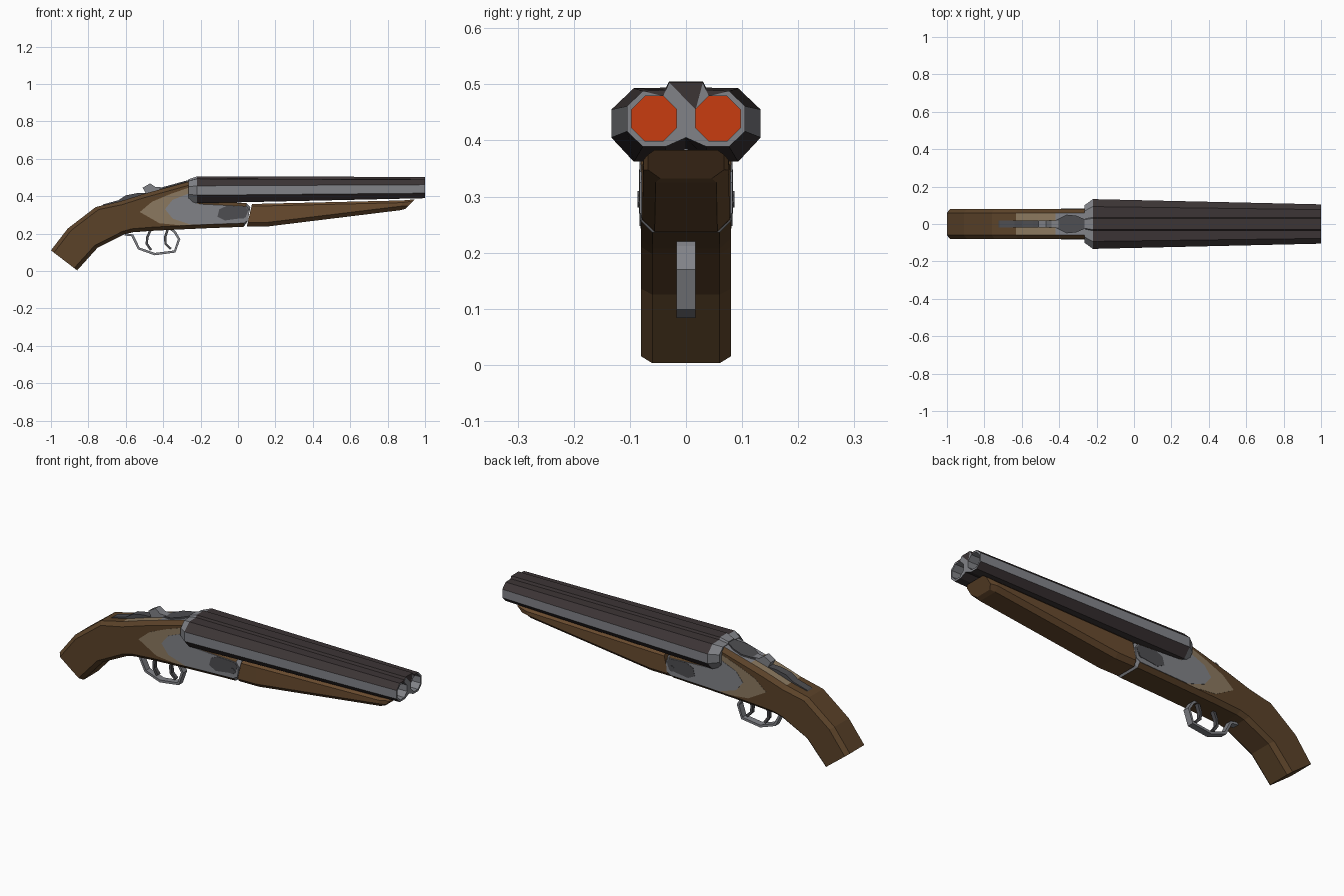
import bpy, bmesh, math
from mathutils import Vector

if "Cube" in bpy.data.objects:
    bpy.data.objects.remove(bpy.data.objects["Cube"])


def mat(name, r, g, b):
    m = bpy.data.materials.new(name)
    m.diffuse_color = (r, g, b, 1)
    m.use_nodes = True
    m.node_tree.nodes["Principled BSDF"].inputs["Base Color"].default_value = m.diffuse_color
    return m


WOOD = mat("stock wood", 0.105, 0.055, 0.022)
FORE = mat("forend wood", 0.14, 0.07, 0.028)
TAN = mat("worn tan", 0.26, 0.19, 0.115)
STEEL = mat("receiver steel", 0.22, 0.225, 0.245)
DARK = mat("dark steel", 0.075, 0.075, 0.082)
BARREL = mat("barrel brown black", 0.045, 0.035, 0.036)
ORANGE = mat("shell orange", 0.58, 0.045, 0.005)


def finish(name, bm, mats):
    bmesh.ops.recalc_face_normals(bm, faces=bm.faces)
    me = bpy.data.meshes.new(name)
    bm.to_mesh(me)
    bm.free()
    for m in mats:
        me.materials.append(m)
    ob = bpy.data.objects.new(name, me)
    bpy.context.collection.objects.link(ob)
    return ob


def bridge(bm, a, b, index=0):
    n = len(a)
    for i in range(n):
        f = bm.faces.new((a[i], a[(i + 1) % n], b[(i + 1) % n], b[i]))
        f.material_index = index


def loft(stations, ct, cb):
    """Chamfered sections between top and bottom points (tx, tz, bx, bz, half width)."""
    bm = bmesh.new()
    rings = []
    for tx, tz, bx, bz, w in stations:
        t, b = Vector((tx, 0, tz)), Vector((bx, 0, bz))
        d = (t - b).normalized()
        half = [(w - ct, t), (w, t - d * ct), (w, b + d * cb), (w - cb, b)]
        pts = half + [(-y, p) for y, p in reversed(half)]
        rings.append([bm.verts.new((p.x, y, p.z)) for y, p in pts])
    for a, b in zip(rings, rings[1:]):
        bridge(bm, a, b)
    bm.faces.new(rings[0])
    bm.faces.new(rings[-1])
    return bm


def plate(name, pts, y0, y1, m, both=False):
    """Side profile (x, z) extruded from y0 to y1, optionally on both sides."""
    bm = bmesh.new()
    for s in ((1, -1) if both else (1,)):
        a = [bm.verts.new((x, s * y0, z)) for x, z in pts]
        b = [bm.verts.new((x, s * y1, z)) for x, z in pts]
        bridge(bm, a, b)
        bm.faces.new(a)
        bm.faces.new(b)
    return finish(name, bm, [m])


def ribbon(name, pts, thick, half, m):
    """Bent metal strip following a side path."""
    v = [Vector(p) for p in pts]
    left, right = [], []
    for i, p in enumerate(v):
        t = (v[min(i + 1, len(v) - 1)] - v[max(i - 1, 0)]).normalized()
        n = Vector((-t.y, t.x)) * thick / 2
        left.append(tuple(p + n))
        right.append(tuple(p - n))
    # one quad strip, extruded across the width
    bm = bmesh.new()
    rings = []
    for l, r in zip(left, right):
        rings.append([bm.verts.new((x, y, z)) for (x, z), y in
                      ((l, half), (r, half), (r, -half), (l, -half))])
    for a, b in zip(rings, rings[1:]):
        bridge(bm, a, b)
    bm.faces.new(rings[0])
    bm.faces.new(rings[-1])
    return finish(name, bm, [m])


# Stock and receiver body
bm = loft([
    (-1.0, .11, -.86, .003, .08),
    (-.91, .227, -.75, .125, .08),
    (-.76, .342, -.605, .197, .08),
    (-.63, .372, -.56, .207, .08),
    (-.51, .41, -.45, .215, .08),
    (-.42, .435, -.37, .219, .08),
    (-.22, .49, -.22, .226, .08),
    (-.205, .375, -.2, .227, .08),
    (.045, .362, .03, .236, .08),
    (.066, .34, .05, .262, .075),
], .02, .02)
bm.normal_update()
for f in bm.faces:
    c = f.calc_center_median()
    flat_top = abs(c.y) < .01 and c.z > .36
    if flat_top and -.6 < c.x < -.44:
        f.material_index = 1
    elif (flat_top and c.x > -.42) or c.x > .03:
        f.material_index = 2
finish("stock", bm, [WOOD, TAN, STEEL])

# Worn finish and steel side plates
plate("worn_side_patch", [(-.525, .315), (-.46, .37), (-.36, .412), (-.235, .455), (-.21, .36),
                          (-.2, .25), (-.3, .243), (-.42, .255)], .079, .081, TAN, True)
plate("receiver_side", [(-.39, .33), (-.35, .38), (-.235, .425), (-.215, .358), (.045, .345),
                        (.06, .325), (.055, .27), (.03, .256), (-.25, .247), (-.35, .28)],
      .079, .0825, STEEL, True)
plate("receiver_dark_patch", [(-.11, .29), (-.07, .27), (.04, .285), (.055, .325), (.04, .343),
                              (-.06, .348), (-.1, .33)], .08, .084, DARK, True)

# Hinge pin
R8 = [(math.cos(math.radians(22.5 + 45 * i)), math.sin(math.radians(22.5 + 45 * i)))
      for i in range(8)]
plate("hinge_pin", [(.025 + .016 * c, .295 + .016 * s) for c, s in R8], -.086, .086, DARK)

# Forend
finish("forend", loft([
    (.075, .358, .047, .237, .078),
    (.16, .360, .16, .238, .078),
    (.88, .377, .87, .325, .076),
    (.945, .383, .895, .332, .068),
], .012, .022), [FORE])

# Twin barrels: one tapered outer shell with a rib and two hollow bores
bm = bmesh.new()


def ring(x, half):
    pts = half + [(-y, z) for y, z in reversed(half) if y > 0]
    return [bm.verts.new((x, y, z)) for y, z in pts]


rear = [(.03, .505), (.036, .494), (.093, .493), (.133, .455), (.133, .405),
        (.093, .362), (.04, .362), (0, .385)]
front = [(.03, .503), (.036, .49), (.077, .488), (.105, .461), (.105, .416),
         (.077, .389), (.036, .389), (0, .405)]
breech = [(y * .75, .43 + (z - .43) * .8) for y, z in rear]
r0, r1, r2 = ring(-.265, breech), ring(-.22, rear), ring(1, front)
bridge(bm, r0, r1, 1)
bridge(bm, r1, r2)
bm.faces.new(r0).material_index = 1
bm.normal_update()
for f in bm.faces:
    if abs(f.normal.y) > .95 and abs(f.calc_center_median().y) > .1:
        f.material_index = 1
loops = [r2]
for s in (1, -1):
    mouth, deep = ([bm.verts.new((x, s * .057 + .043 * c, .439 + .043 * n)) for c, n in R8]
                   for x in (1, -.15))
    bridge(bm, mouth, deep, 1)
    bm.faces.new(deep).material_index = 2
    loops.append(mouth)
edges = [bm.edges.get((l[i], l[(i + 1) % len(l)])) for l in loops for i in range(len(l))]
fill = bmesh.ops.triangle_fill(bm, use_beauty=True, use_dissolve=False, edges=edges,
                               normal=(1, 0, 0))
for f in fill["geom"]:
    if isinstance(f, bmesh.types.BMFace):
        f.material_index = 1 if f.calc_center_median().z < .485 else 0
finish("barrels", bm, [BARREL, STEEL, ORANGE])

# Opening lever, its base and the safety tang on top
plate("opening_lever", [(-.51, .445), (-.47, .468), (-.44, .448), (-.39, .447), (-.27, .484),
                        (-.27, .47), (-.4, .435), (-.49, .41)], -.02, .02, STEEL)
bm = bmesh.new()
base = [(-.43, .015), (-.36, .05), (-.31, .045), (-.25, .02)]
outline = base + [(x, -y) for x, y in reversed(base)]
a, b = ([bm.verts.new((x, y, .551 + .276 * x + h)) for x, y in outline] for h in (-.01, .008))
bridge(bm, a, b)
bm.faces.new(a)
bm.faces.new(b)
finish("lever_base", bm, [DARK])
plate("safety_tang", [(-.73, .345), (-.72, .356), (-.64, .378), (-.6, .404), (-.54, .416),
                      (-.49, .418), (-.49, .40), (-.63, .36)], -.02, .02, DARK)

# Trigger guard and two triggers
ribbon("trigger_guard", [(-.605, .196), (-.565, .19), (-.53, .12), (-.445, .09), (-.338, .104),
                         (-.315, .17), (-.338, .208), (-.36, .225)], .013, .017, STEEL)
ribbon("rear_trigger", [(-.465, .225), (-.485, .18), (-.488, .145), (-.465, .112)],
       .013, .01, DARK)
ribbon("front_trigger", [(-.375, .225), (-.39, .18), (-.387, .145), (-.36, .118)],
       .013, .01, DARK)
